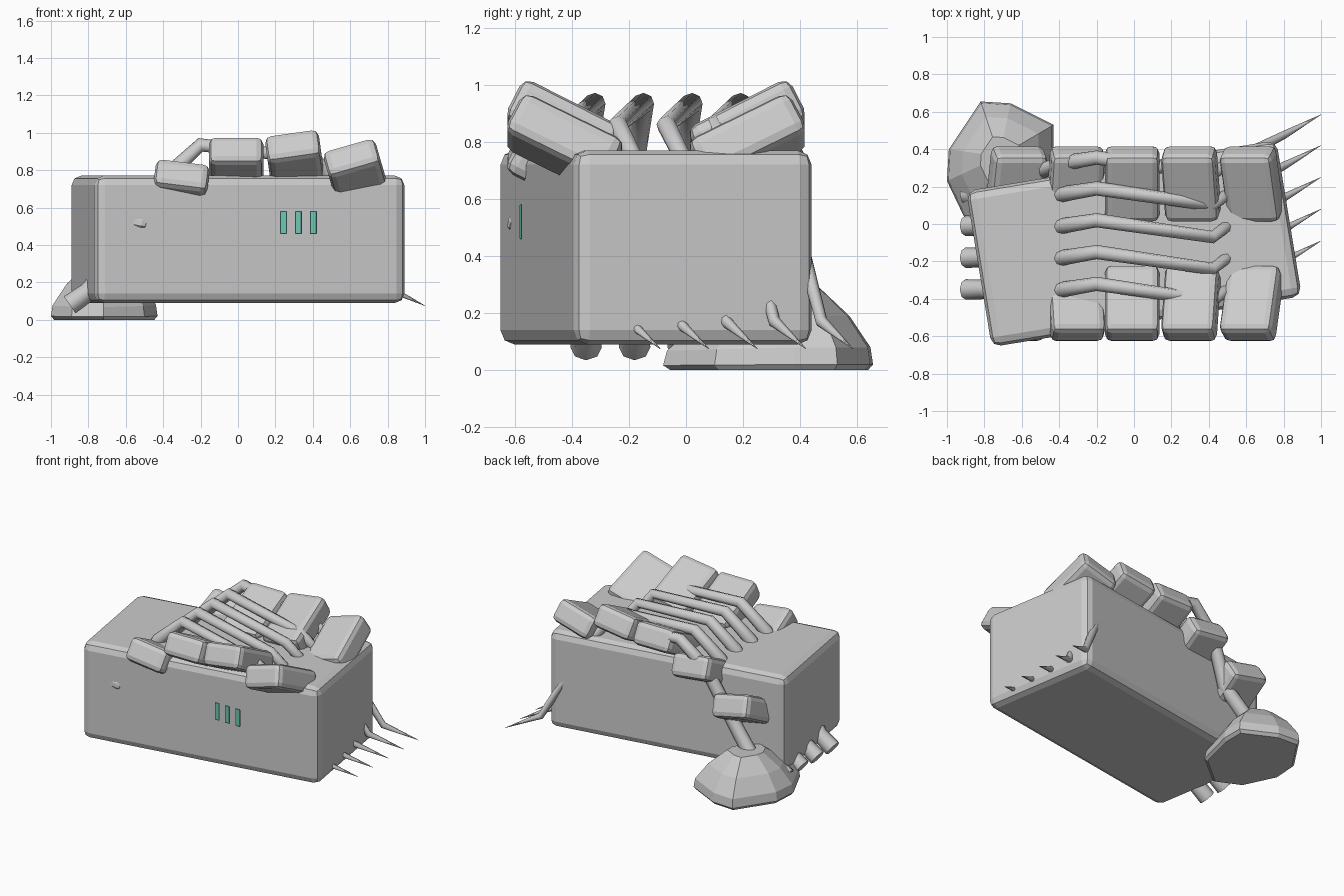
import bpy, bmesh, math
from mathutils import Matrix, Vector

if "Cube" in bpy.data.objects:
    bpy.data.objects.remove(bpy.data.objects["Cube"])


def material(name, rgb):
    m = bpy.data.materials.new(name)
    m.diffuse_color = (*rgb, 1)
    m.use_nodes = True
    m.node_tree.nodes["Principled BSDF"].inputs["Base Color"].default_value = m.diffuse_color
    return m


GREY = material("stone_grey", (0.6, 0.6, 0.6))
TEAL = material("teal", (0.17, 0.58, 0.46))


def add_mesh(name, bm, mat):
    bmesh.ops.recalc_face_normals(bm, faces=bm.faces)
    me = bpy.data.meshes.new(name)
    bm.to_mesh(me)
    bm.free()
    me.materials.append(mat)
    ob = bpy.data.objects.new(name, me)
    bpy.context.collection.objects.link(ob)
    return ob


def box(name, size, loc, rot=(0, 0, 0), bevel=0.03, segs=2, mat=GREY):
    """Rounded block, rotated in degrees."""
    bm = bmesh.new()
    bmesh.ops.create_cube(bm, size=1, matrix=Matrix.Diagonal((*size, 1)))
    bmesh.ops.bevel(bm, geom=bm.edges[:], offset=bevel, segments=segs,
                    profile=0.5, affect='EDGES')
    ob = add_mesh(name, bm, mat)
    ob.location = loc
    ob.rotation_euler = [math.radians(a) for a in rot]
    return ob


def tube(name, points):
    """Tapered bent tube from (x, y, z, radius) points."""
    cu = bpy.data.curves.new(name, 'CURVE')
    cu.dimensions = '3D'
    cu.bevel_depth = 1
    cu.bevel_resolution = 2
    cu.use_fill_caps = True
    sp = cu.splines.new('POLY')
    sp.points.add(len(points) - 1)
    for p, (x, y, z, r) in zip(sp.points, points):
        p.co = (x, y, z, 1)
        p.radius = r
    ob = bpy.data.objects.new(name, cu)
    bpy.context.collection.objects.link(ob)
    cu.materials.append(GREY)
    bpy.ops.object.select_all(action='DESELECT')
    ob.select_set(True)
    bpy.context.view_layer.objects.active = ob
    bpy.ops.object.convert(target='MESH')
    bpy.ops.object.shade_smooth_by_angle(angle=math.radians(50))


# Main body block, turned slightly
box("body", (1.68, 0.845, 0.68), (0, -0.105, 0.43), (0, 0, 9.3), bevel=0.05)

# Two rows of tilted plates: x, z, roll
PLATES = [(-0.63, 0.50, 12), (-0.31, 0.695, 7), (-0.01, 0.825, 0),
          (0.305, 0.85, -8), (0.63, 0.79, -16)]
for side, row in ((-1, "front"), (1, "back")):
    for i, (x, z, roll) in enumerate(PLATES):
        box(f"{row}_plate_{i + 1}", (0.29, 0.40, 0.16),
            (x, -0.105 + side * 0.32, z), (side * 27, roll, 0), bevel=0.036)

# Five bent ribs that run over the body and end in thin spines
RIB = [(-0.90, 0.0, 0.08, 0.055), (-0.80, 0.0, 0.15, 0.052),
       (-0.52, -0.05, 0.48, 0.045), (-0.38, 0.0, 0.77, 0.042),
       (-0.20, 0.03, 0.935, 0.038), (0.42, -0.06, 0.86, 0.034),
       (0.50, 0.0, 0.74, 0.032), (0.80, 0.15, 0.17, 0.022),
       (1.0, 0.26, 0.075, 0.001)]
for i, y0 in enumerate((-0.35, -0.18, -0.01, 0.16, 0.325)):
    tube(f"rib_{i + 1}", [(x, y0 + dy, z, r) for x, dy, z, r in RIB])

# Faceted foot at the back left corner, lofted from one outline
OUTLINE = [(-0.82, 0.655), (-0.66, 0.645), (-0.43, 0.53), (-0.43, 0.38),
           (-0.50, 0.10), (-0.72, -0.08), (-0.89, 0.0), (-1.0, 0.23),
           (-0.99, 0.40)]
TOP = Vector((-0.72, 0.36))
bm = bmesh.new()
rings = []
for z, s in ((0.0, 0.94), (0.02, 1.0), (0.08, 0.97), (0.19, 0.72), (0.29, 0.36)):
    ring = []
    for p in OUTLINE:
        q = TOP + (Vector(p) - TOP) * s
        low = 1 - 0.35 * max(0, 0.36 - q.y)
        ring.append(bm.verts.new((q.x, q.y, z * low)))
    rings.append(ring)
n = len(OUTLINE)
for a, b in zip(rings, rings[1:]):
    for i in range(n):
        bm.faces.new((a[i], a[(i + 1) % n], b[(i + 1) % n], b[i]))
bm.faces.new(rings[0])
bm.faces.new(rings[-1])
add_mesh("foot", bm, GREY)

# Three teal marks in front of the body
for i in range(3):
    box(f"mark_{i + 1}", (0.038, 0.009, 0.124), (0.243 + 0.08 * i, -0.578, 0.52),
        bevel=0.004, segs=1, mat=TEAL)
